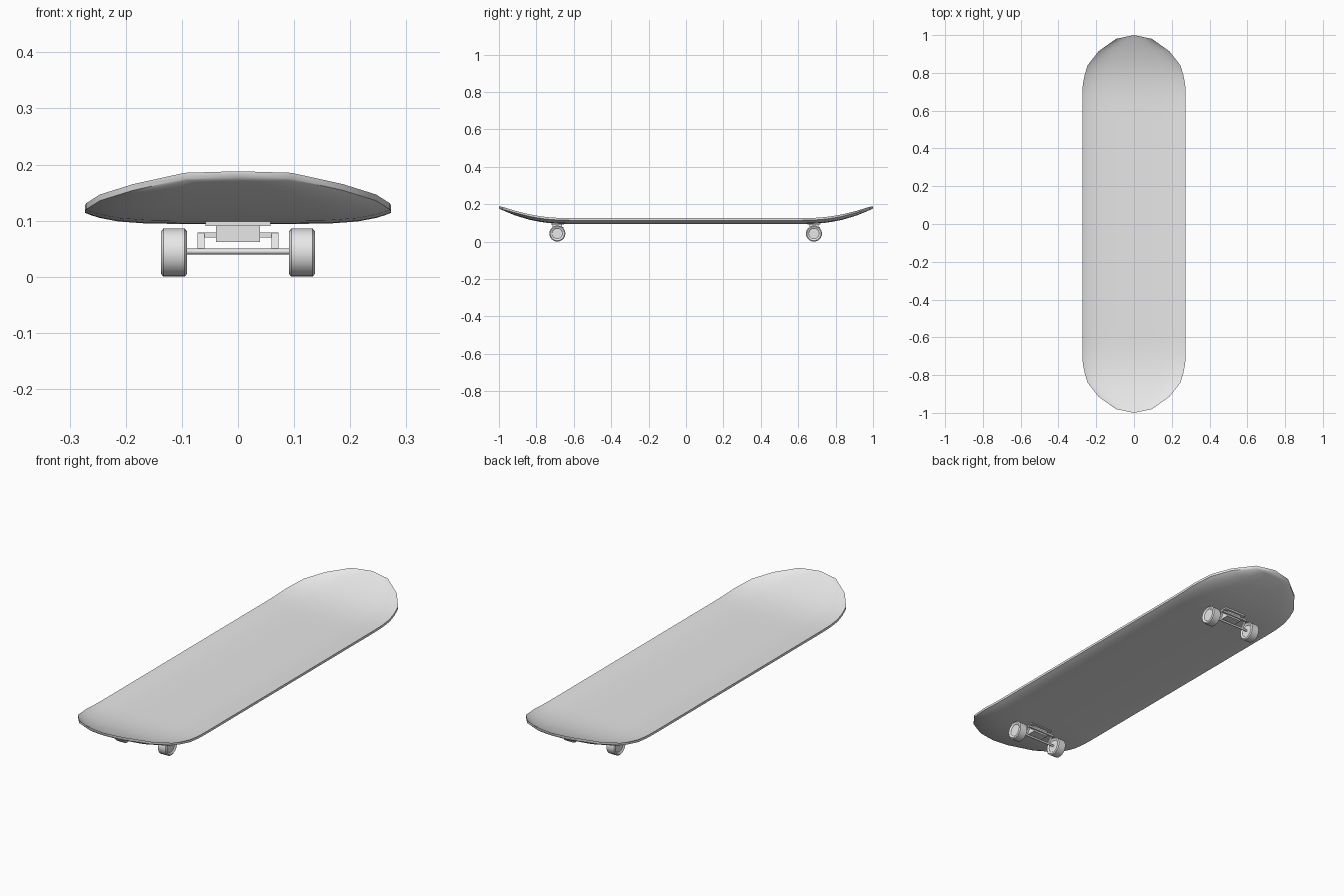
import bpy
import bmesh
import math
from mathutils import Vector

cube = bpy.data.objects.get("Cube")
if cube:
    bpy.data.objects.remove(cube, do_unlink=True)

# One plain grey for the whole board
grey = bpy.data.materials.new("light_grey")
grey.use_nodes = True
grey.diffuse_color = (0.8, 0.8, 0.8, 1)
grey.node_tree.nodes["Principled BSDF"].inputs["Base Color"].default_value = (0.8, 0.8, 0.8, 1)


def finish(name, bm, angle=40):
    bmesh.ops.recalc_face_normals(bm, faces=bm.faces[:])
    mesh = bpy.data.meshes.new(name)
    bm.to_mesh(mesh)
    bm.free()
    mesh.materials.append(grey)
    obj = bpy.data.objects.new(name, mesh)
    bpy.context.collection.objects.link(obj)
    bpy.ops.object.select_all(action='DESELECT')
    obj.select_set(True)
    bpy.context.view_layer.objects.active = obj
    bpy.ops.object.shade_smooth_by_angle(angle=math.radians(angle))
    return obj


def add_box(bm, low, high):
    low, high = Vector(low), Vector(high)
    verts = bmesh.ops.create_cube(bm, size=1)["verts"]
    for v in verts:
        v.co = (low + high) / 2 + v.co * (high - low)
    return verts


def box(name, low, high):
    bm = bmesh.new()
    add_box(bm, low, high)
    return finish(name, bm)


def lathe_x(name, profile, centre, steps=24):
    """Spin (x, radius) points around the x axis."""
    bm = bmesh.new()
    verts = [bm.verts.new((x, 0, r)) for x, r in profile]
    edges = [bm.edges.new(pair) for pair in zip(verts, verts[1:])]
    bmesh.ops.spin(bm, geom=verts + edges, axis=(1, 0, 0), cent=(0, 0, 0),
                   angle=math.tau, steps=steps)
    bmesh.ops.remove_doubles(bm, verts=bm.verts[:], dist=0.0001)
    bmesh.ops.translate(bm, verts=bm.verts[:], vec=centre)
    return finish(name, bm)


# Deck: dished across, with both ends kicked up
HALF, THICK = 0.273, 0.011
outline = [(0, HALF), (0.3, HALF), (0.55, HALF), (0.62, HALF), (0.68, HALF),
           (0.74, 0.271), (0.79, 0.261), (0.84, 0.246), (0.915, 0.187),
           (0.98, 0.095), (1, 0)]
rows = [(-y, w) for y, w in outline[:0:-1]] + outline
half_cols = [0, 0.35, 0.6, 0.78, 0.9, 0.96, 1]
cols = [-t for t in half_cols[:0:-1]] + half_cols


def deck_height(y, w, t):
    kick = 0.083 * (max(0, abs(y) - 0.62) / 0.38) ** 2.3
    return 0.105 + kick + 0.02 * t ** 6 * w / HALF


bm = bmesh.new()
grid = [[bm.verts.new((t * w, y, deck_height(y, w, t))) for t in cols] for y, w in rows]
for a, b in zip(grid, grid[1:]):
    for i in range(len(cols) - 1):
        bm.faces.new((a[i], a[i + 1], b[i + 1], b[i]))
bmesh.ops.remove_doubles(bm, verts=bm.verts[:], dist=0.0001)
under = bmesh.ops.extrude_face_region(bm, geom=bm.faces[:], use_keep_orig=True)["geom"]
bmesh.ops.translate(bm, verts=[g for g in under if isinstance(g, bmesh.types.BMVert)],
                    vec=(0, 0, -THICK))
finish("deck", bm)

# Wheel section: rounded tread with a recessed hub on both faces
wheel = [(-0.018, 0), (-0.018, 0.028), (-0.021, 0.031), (-0.023, 0.038), (-0.019, 0.043),
         (0.019, 0.043), (0.023, 0.038), (0.021, 0.031), (0.018, 0.028), (0.018, 0)]
axle = [(-0.1, 0), (-0.1, 0.005), (0.1, 0.005), (0.1, 0)]

# Two trucks
for end, y in (("front", -0.688), ("back", 0.684)):
    box(end + "_base_plate", (-0.058, y - 0.035, 0.09), (0.058, y + 0.035, 0.1))
    box(end + "_truck_block", (-0.039, y - 0.025, 0.062), (0.039, y + 0.025, 0.092))
    lathe_x(end + "_axle", axle, (0, y, 0.045), 12)
    # Hanger: a U-shaped bar rising from the axle
    bm = bmesh.new()
    add_box(bm, (-0.072, y + 0.022, 0.07), (0.072, y + 0.032, 0.079))
    for side in (-1, 1):
        x = 0.066 * side
        arm = add_box(bm, (x - 0.006, y - 0.004, 0.044), (x + 0.006, y + 0.004, 0.079))
        for v in arm:
            if v.co.z > 0.06:
                v.co.y += 0.027
    finish(end + "_hanger", bm)
    for side, label in ((-1, "right"), (1, "left")):
        lathe_x(f"{end}_{label}_wheel", wheel, (0.114 * side, y, 0.043))
